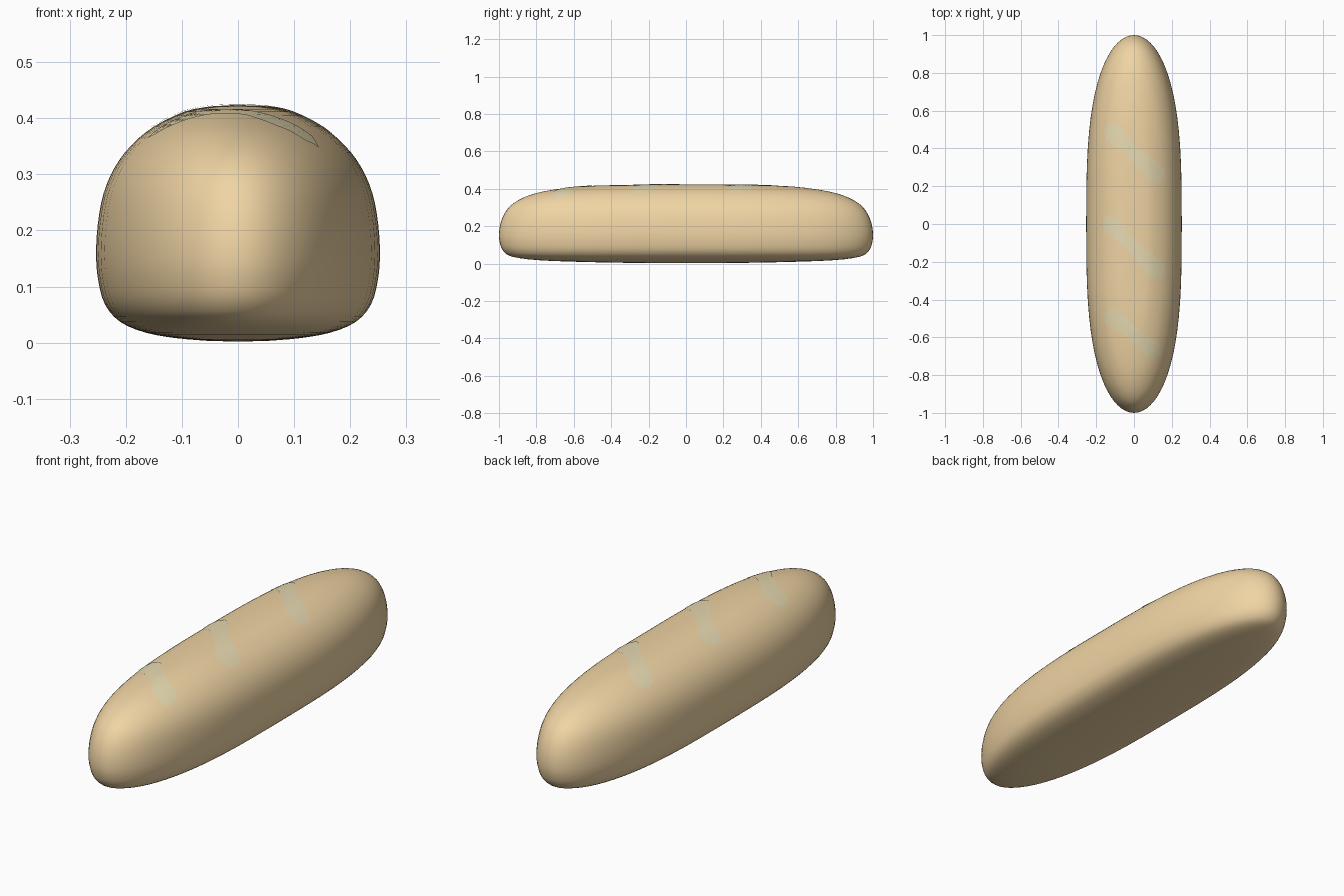
import bpy, bmesh, math
from mathutils import Vector
from mathutils.bvhtree import BVHTree

if "Cube" in bpy.data.objects:
    bpy.data.objects.remove(bpy.data.objects["Cube"])


def material(name, rgb):
    m = bpy.data.materials.new(name)
    m.diffuse_color = (*rgb, 1)
    m.use_nodes = True
    m.node_tree.nodes["Principled BSDF"].inputs["Base Color"].default_value = m.diffuse_color
    return m


def make_object(name, bm, mat):
    me = bpy.data.meshes.new(name)
    bm.to_mesh(me)
    ob = bpy.data.objects.new(name, me)
    bpy.context.collection.objects.link(ob)
    me.materials.append(mat)
    for p in me.polygons:
        p.use_smooth = True
    return ob


def smooth_path(pts, steps):
    # Catmull-Rom curve through the points
    p = [Vector(q) for q in pts]
    out = []
    for i in range(len(p) - 1):
        a, b, c, d = p[max(i - 1, 0)], p[i], p[i + 1], p[min(i + 2, len(p) - 1)]
        for s in range(steps):
            t = s / steps
            out.append(0.5 * (2 * b + (c - a) * t + (2 * a - 5 * b + 4 * c - d) * t * t
                              + (3 * b - a - 3 * c + d) * t ** 3))
    return out + [p[-1]]


# Loaf profile: half width, half length, height
PROFILE = [(0.05, 0.25, 0.003), (0.11, 0.53, 0.008), (0.165, 0.79, 0.018),
           (0.21, 0.93, 0.037), (0.237, 0.977, 0.068), (0.249, 0.995, 0.11),
           (0.253, 1.0, 0.155), (0.25, 0.993, 0.21), (0.24, 0.972, 0.265),
           (0.22, 0.935, 0.312), (0.19, 0.87, 0.352), (0.15, 0.765, 0.385),
           (0.095, 0.57, 0.412), (0.05, 0.32, 0.421)]
SEG = 72


def power(v, e):
    return math.copysign(abs(v) ** e, v)


# Bread body
bm = bmesh.new()
rings = []
for w, l, z in smooth_path(PROFILE, 3):
    rings.append([bm.verts.new((w * power(math.cos(a), 1.0), l * power(math.sin(a), 2 / 3), z))
                  for a in (2 * math.pi * i / SEG for i in range(SEG))])
for r0, r1 in zip(rings, rings[1:]):
    for i in range(SEG):
        j = (i + 1) % SEG
        bm.faces.new((r0[i], r0[j], r1[j], r1[i]))
bottom = bm.verts.new((0, 0, 0.002))
top = bm.verts.new((0, 0, 0.424))
for i in range(SEG):
    j = (i + 1) % SEG
    bm.faces.new((rings[0][j], rings[0][i], bottom))
    bm.faces.new((rings[-1][i], rings[-1][j], top))
bm.normal_update()
tree = BVHTree.FromBMesh(bm)
make_object("bread_loaf", bm, material("crust", (0.87, 0.66, 0.37)))
bm.free()

# Pale diagonal score marks laid over the crust
pale = material("score_pale", (0.80, 0.70, 0.44))
WIDTHS = [0.02, 0.05, 0.046, 0.035, 0.035, 0.036, 0.04, 0.048, 0.05, 0.025]
MARKS = [((-0.145, 0.515), (0.15, 0.235), False),
         ((-0.15, 0.03), (0.15, -0.275), False),
         ((-0.145, -0.465), (0.13, -0.695), True)]
N, M = 36, 8
for k, (start, end, flip) in enumerate(MARKS):
    a, b = Vector(start), Vector(end)
    side = Vector((-(b - a).y, (b - a).x)).normalized()
    widths = WIDTHS[::-1] if flip else WIDTHS
    bm = bmesh.new()
    grid = []
    for i in range(N + 1):
        f = i / N * (len(widths) - 1)
        n = min(int(f), len(widths) - 2)
        half = widths[n] + (widths[n + 1] - widths[n]) * (f - n)
        row = []
        for j in range(M + 1):
            q = a.lerp(b, i / N) + side * half * (2 * j / M - 1)
            hit, nor, _, _ = tree.ray_cast(Vector((q.x, q.y, 1)), Vector((0, 0, -1)))
            row.append(bm.verts.new(hit + nor * 0.002))
        grid.append(row)
    for i in range(N):
        for j in range(M):
            bm.faces.new((grid[i][j], grid[i + 1][j], grid[i + 1][j + 1], grid[i][j + 1]))
    bm.normal_update()
    if sum(f.normal.z for f in bm.faces) < 0:
        bmesh.ops.reverse_faces(bm, faces=bm.faces[:])
    make_object("score_mark_%d" % (k + 1), bm, pale)
    bm.free()
